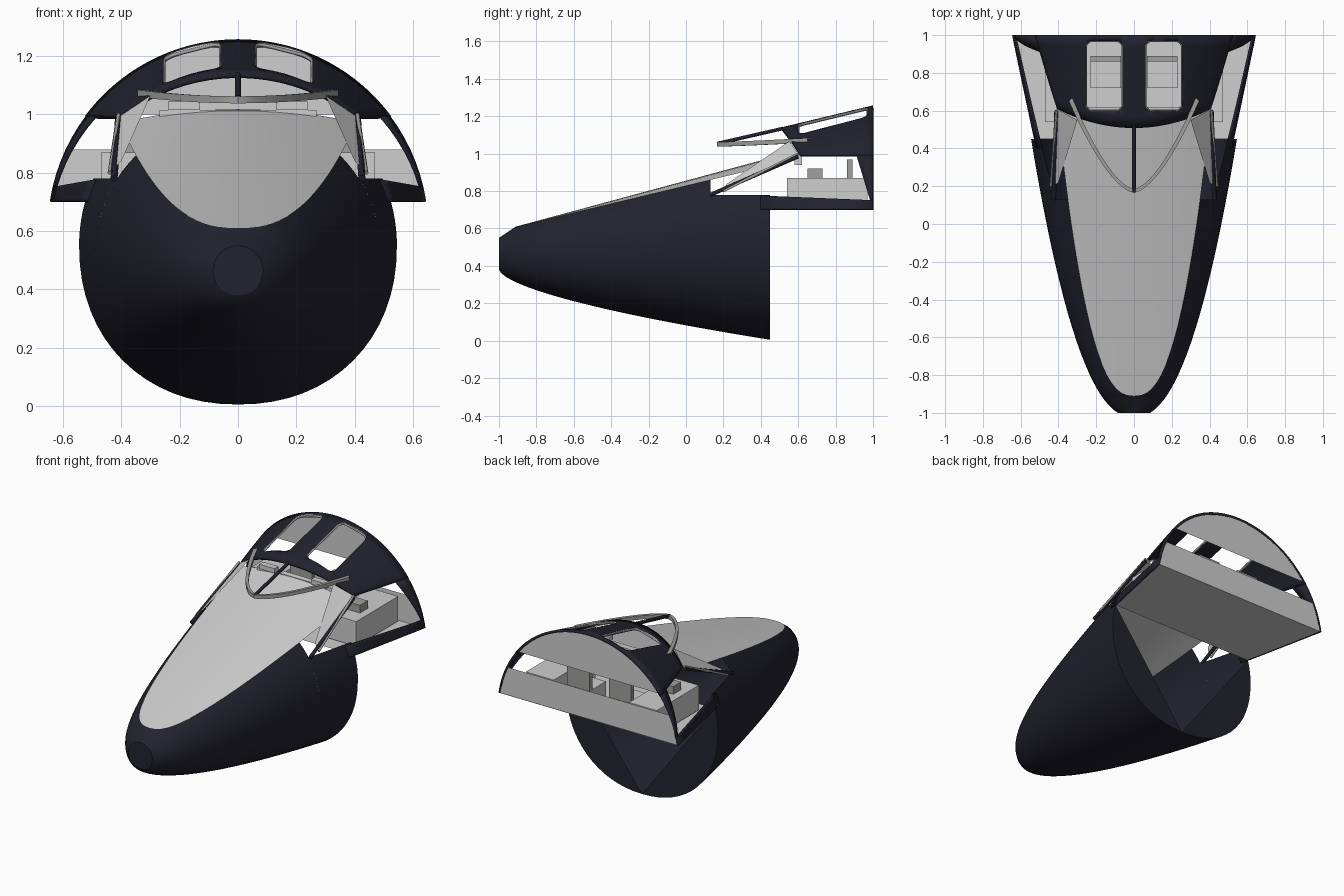
import bpy, bmesh, math
from mathutils import Vector

if "Cube" in bpy.data.objects:
    bpy.data.objects.remove(bpy.data.objects["Cube"])


def material(name, rgb):
    m = bpy.data.materials.new(name)
    m.use_nodes = True
    m.diffuse_color = (*rgb, 1)
    m.node_tree.nodes["Principled BSDF"].inputs["Base Color"].default_value = (*rgb, 1)
    return m


NAVY = material("dark navy", (.016, .016, .028))
GREY = material("light grey", (.62, .62, .62))
TRIM = material("trim grey", (.35, .35, .34))


def build(name, verts, faces, mat):
    me = bpy.data.meshes.new(name)
    me.from_pydata([tuple(v) for v in verts], [], faces)
    me.materials.append(mat)
    bm = bmesh.new()
    bm.from_mesh(me)
    bmesh.ops.remove_doubles(bm, verts=bm.verts, dist=1e-5)
    bmesh.ops.recalc_face_normals(bm, faces=bm.faces)
    bm.to_mesh(me)
    bm.free()
    me.shade_smooth()
    me.set_sharp_from_angle(angle=.6)
    ob = bpy.data.objects.new(name, me)
    bpy.context.collection.objects.link(ob)
    return ob


def loft(name, rings, mat):
    n = len(rings[0])
    faces = [(i*n+j, i*n+j+1, i*n+n+j+1, i*n+n+j)
             for i in range(len(rings)-1) for j in range(n-1)]
    return build(name, [p for r in rings for p in r], faces, mat)


def polygon(name, pts, mat):
    return build(name, pts, [tuple(range(len(pts)))], mat)


def box(name, lo, hi, mat):
    v = [(x, y, z) for x in (lo[0], hi[0]) for y in (lo[1], hi[1]) for z in (lo[2], hi[2])]
    f = [(0, 1, 3, 2), (4, 6, 7, 5), (0, 4, 5, 1), (2, 3, 7, 6), (0, 2, 6, 4), (1, 5, 7, 3)]
    return build(name, v, f, mat)


def bar(name, pts, r, mat, cyclic=False):
    cu = bpy.data.curves.new(name, 'CURVE')
    cu.dimensions = '3D'
    cu.bevel_depth = r
    cu.bevel_resolution = 1
    cu.use_fill_caps = True
    sp = cu.splines.new('POLY')
    sp.points.add(len(pts)-1)
    for p, q in zip(sp.points, pts):
        p.co = (*q, 1)
    sp.use_cyclic_u = cyclic
    cu.materials.append(mat)
    ob = bpy.data.objects.new(name, cu)
    bpy.context.collection.objects.link(ob)


def steps(a, b, n):
    return [a + (b-a)*i/n for i in range(n+1)]


def mirrored(pts, s):
    return [(s*p[0], p[1], p[2]) for p in pts]


# Lower hull shape: half width, belly height and deck edge along the length
def half_width(y):
    return .545*((y+1.024)/1.474)**.45


def belly(y):
    return .38 - .375*((y+1)/1.45)**.62


def deck_edge(y):
    if y <= -.91:
        return 0, .55 + .667*(y+1)
    return .35*((y+.91)/1.04)**.4, .61 + .24*(y+.91)


def hull_ring(y, limit=9):
    a, mid = half_width(y), .465 + .0586*(y+1)
    e, ze = deck_edge(y)
    c = (ze-mid)/math.sqrt(1-(e/a)**2)
    top = math.asin(min(1, (min(ze, limit)-mid)/c))
    side = [(a*math.cos(t), y, mid+c*math.sin(t)) for t in steps(top, 0, 10)]
    for t in steps(0, math.pi/2, 16)[1:]:
        side.append((a*math.cos(t)**.93, y, mid-(mid-belly(y))*math.sin(t)**.93)
                    if t < 1.57 else (0, y, belly(y)))
    return side + mirrored(side[-2::-1], -1)


nose_y = [-1, -.985, -.96, -.93, -.91, -.905, -.89, -.87, -.84] + steps(-.8, .13, 16)
loft("nose_hull", [hull_ring(y) for y in nose_y], NAVY)
loft("mid_hull", [hull_ring(y, .78) for y in steps(.13, .45, 5)], NAVY)
polygon("nose_cap", hull_ring(-1)[:-1], NAVY)
for s in (1, -1):
    half = hull_ring(.45, .70)[:27]
    polygon("hull_rear_web", mirrored(half, s), NAVY)


# Light upper deck, slightly crowned
def deck_ring(y):
    e, ze = deck_edge(y)
    crown = .61 + .27*(y+.91) - ze
    return [(e*u, y, ze + crown*(1-u*u)) for u in steps(-1, 1, 12)]


loft("upper_deck", [deck_ring(y) for y in nose_y[4:] + steps(.13, .6, 6)[1:]], GREY)


# Cabin shell: a tapering tube section
def shell(y):
    return .647 - .2*(1-y), .603 - .04*(1-y)


def shell_x(y, z):
    r, c = shell(y)
    return math.sqrt(max(0, r*r - (z-c)**2))


def shell_z(x, y):
    r, c = shell(y)
    return c + math.sqrt(r*r - x*x)


def roof_ring(v):
    ring = []
    for u in steps(-1, 1, 40):
        front = .51 + .55*(u*.43)**2
        y = front + (1-front)*v
        r, c = shell(y)
        t = u*math.acos((.99-c)/r)
        ring.append((r*math.sin(t), y, c + r*math.cos(t)))
    return ring


roof = loft("cabin_roof", [roof_ring(v) for v in steps(0, 1, 8)], NAVY)
roof.data.materials.append(GREY)
sol = roof.modifiers.new("thickness", 'SOLIDIFY')
sol.thickness = .016
sol.offset = 0


# Roof windows with rounded corners
def window_outline(s):
    pts = []
    for k, (cx, cy) in enumerate([(.22, .935), (.095, .935), (.095, .635), (.22, .635)]):
        for t in steps(k*math.pi/2, (k+1)*math.pi/2, 5):
            pts.append((s*(cx + .035*math.cos(t)), cy + .035*math.sin(t)))
    return pts


cutters = []
for s in (1, -1):
    out = window_outline(s)
    n = len(out)
    v = [(x, y, z) for z in (1.03, 1.4) for x, y in out]
    f = [tuple(range(n)), tuple(range(n, 2*n))]
    f += [(i, (i+1) % n, (i+1) % n + n, i+n) for i in range(n)]
    cut = build("window_cutter", v, f, NAVY)
    cut.data.materials.append(GREY)
    for p in cut.data.polygons:
        p.material_index = 1
    cut.hide_render = True
    b = roof.modifiers.new("window", 'BOOLEAN')
    b.operation = 'DIFFERENCE'
    b.solver = 'EXACT'
    b.object = cut
    cutters.append(cut)
    bar("roof_window_frame", [(x, y, shell_z(x, y)) for x, y in out], .006, TRIM, True)
bpy.context.view_layer.objects.active = roof
for m in list(roof.modifiers):
    bpy.ops.object.modifier_apply(modifier=m.name)
for c in cutters:
    bpy.data.objects.remove(c)


# Side sills, rear frames, windscreen posts and side panels
def shell_patch(name, s, low, high, mat):
    rings = []
    for (y0, z0), (y1, z1) in zip(low, high):
        ring = [(y0+(y1-y0)*u, z0+(z1-z0)*u) for u in steps(0, 1, 6)]
        rings.append([(s*shell_x(y, z), y, z) for y, z in ring])
    ob = loft(name, rings, mat)
    m = ob.modifiers.new("thickness", 'SOLIDIFY')
    m.thickness = .012
    m.offset = 0


for s in (1, -1):
    ys = steps(.4, 1, 6)
    shell_patch("side_sill", s, [(y, .70) for y in ys],
                [(y, .79 - .04*y) for y in ys], NAVY)
    shell_patch("rear_frame", s, [(.985, .75), (1, .75)], [(.91, .995), (1, .995)], NAVY)
    bar("windscreen_post", mirrored([(.425, .13, .78), (.41, .6, .985)], s), .012, NAVY)
    bar("inner_post", mirrored([(.44, .2, .8), (.41, .6, 1)], s), .007, TRIM)
    polygon("windscreen_side_panel", mirrored(
        [(.3, .55, 1.065), (.41, .61, .99), (.425, .2, .815), (.4, .22, .84)], s), GREY)
    # Cockpit furniture
    box("side_console", (s*.27, .54, .71), (s*.47, .97, .87), GREY)
    box("console_controls", (s*.32, .65, .87), (s*.42, .73, .92), TRIM)
    box("dashboard_unit", (s*.13, .56, 1.015), (s*.24, .6, 1.045), GREY)
    box("seat_base", (s*.07, .72, .71), (s*.23, .88, .82), GREY)
    box("seat_back", (s*.07, .86, .82), (s*.23, .89, .97), TRIM)

# Windscreen rim and centre strut
rim = [(.345*u, .165 + .485*abs(u)**1.6, 1.05 + .022*u*u) for u in steps(-1, 1, 24)]
loft("windscreen_rim", [[(x*k, y + d, z + h) for x, y, z in rim]
     for k, d, h in ((1, 0, -.012), (1, 0, .012), (.95, .02, .012),
                     (.95, .02, -.012), (1, 0, -.012))], TRIM)
bar("centre_strut", [(0, .17, 1.055), (0, .52, 1.135)], .011, NAVY)

# Floor, dashboard and rear bulkhead with a slit
floor = [(shell_x(y, .7), y, .70) for y in (.45, 1)]
polygon("cabin_floor", floor + mirrored(floor[::-1], -1), GREY)
box("dashboard", (-.27, .58, .94), (.27, .62, 1.015), GREY)
lower = [(shell_x(1, z), .997, z) for z in steps(.70, .88, 5)]
polygon("rear_bulkhead_lower", lower + mirrored(lower[::-1], -1), GREY)
w = shell_x(1, 1)
polygon("rear_bulkhead_upper", [(x, .997, shell_z(x, 1)) for x in steps(-w, w, 32)], GREY)
